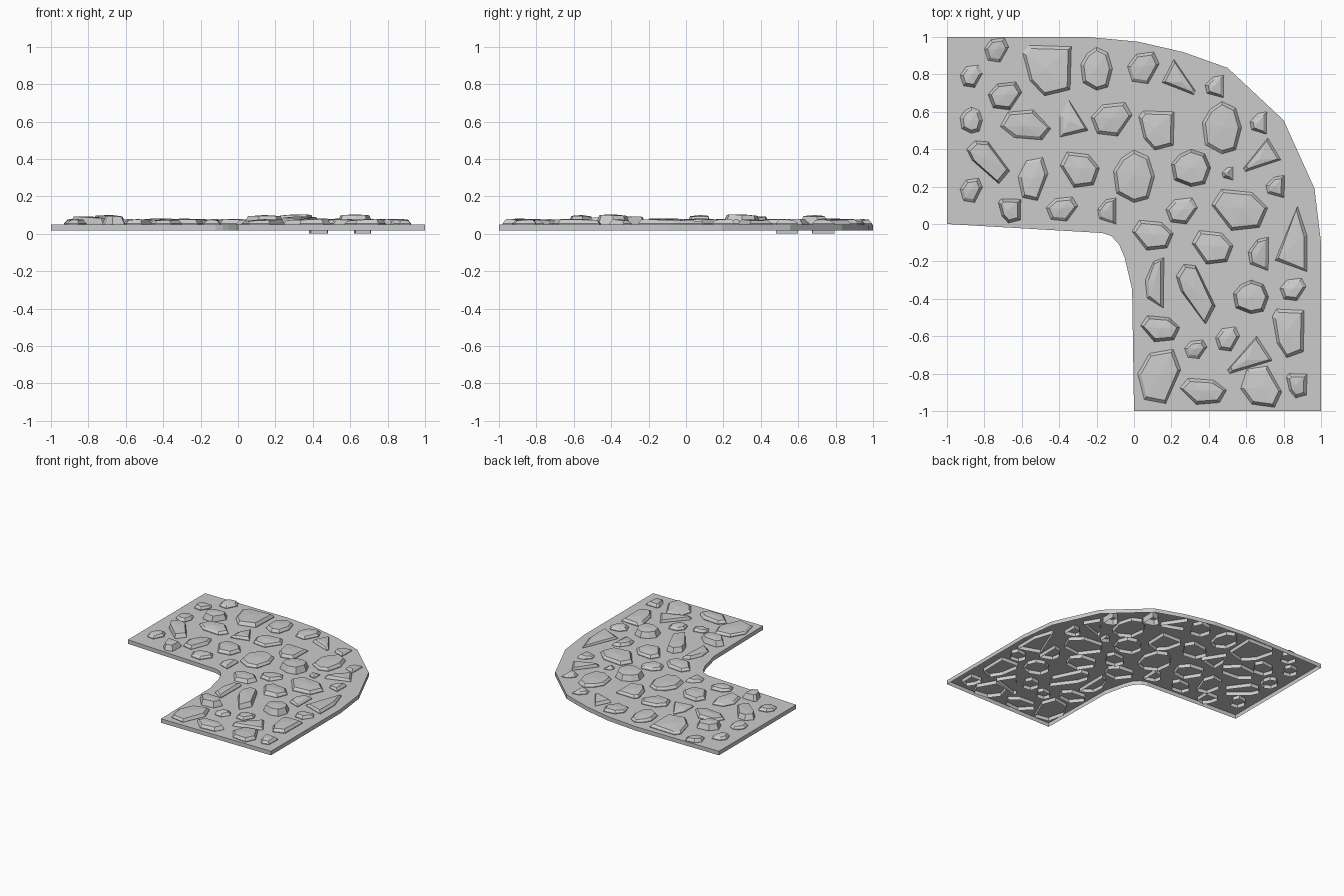
import bpy, bmesh, random
random.seed(4)


def finish(name, bm):
    bmesh.ops.recalc_face_normals(bm, faces=bm.faces)
    top = max(bm.faces, key=lambda f: f.calc_center_median().z)
    if top.normal.z < 0:
        bmesh.ops.reverse_faces(bm, faces=bm.faces)
    me = bpy.data.meshes.new(name)
    bm.to_mesh(me)
    bm.free()
    bpy.context.collection.objects.link(bpy.data.objects.new(name, me))


def bridge(bm, a, b):
    for i in range(len(a)):
        j = (i + 1) % len(a)
        bm.faces.new((a[i], a[j], b[j], b[i]))


# Curved path slab, open underneath
outline = [(-1, 1), (-.25, 1), (.02, .975), (.26, .92), (.5, .835), (.8, .555),
           (.965, .19), (1, -.1), (1, -1), (0, -1), (-.01, -.35), (-.05, -.18),
           (-.08, -.11), (-.12, -.065), (-.17, -.048), (-1, 0)]
bm = bmesh.new()
low = [bm.verts.new((x, y, .017)) for x, y in outline]
high = [bm.verts.new((x, y, .05)) for x, y in outline]
bridge(bm, low, high)
bm.faces.new(high)
finish("path_base", bm)

# Stone outlines in a unit box; negative sizes mirror them
ROUND = [(-.6, .7), (0, 1), (.7, .75), (1, 0), (.7, -.85), (0, -1), (-.85, -.65), (-1, .2)]
SKEW = [(-1, .1), (-.45, .85), (.65, 1), (1, .25), (.3, -1), (-.7, -.85)]
SHIELD = [(-1, .7), (-.75, 1), (1, .95), (.95, -.75), (-.1, -1), (-.7, -.4)]
WEDGE = [(-1, -1), (-1, .1), (-.4, 1), (1, -.65)]
SPIKE = [(-1, -.8), (.3, 1), (1, -.3), (-.9, -1)]
KITE = [(-1, .6), (-.6, 1), (0, .95), (1, -.4), (.5, -1), (-.75, .1)]
HALF = [(1, 1), (-.1, .85), (-1, .1), (-.8, -.6), (.95, -1)]
count = 0


def stones(shape, top, spots, bottom=.02):
    """Each spot is centre x, centre y, half width, half depth."""
    global count
    for cx, cy, w, h in spots:
        count += 1
        bm = bmesh.new()
        sx, sy = 1 - .017 / abs(w), 1 - .017 / abs(h)
        tx, ty = random.uniform(-.005, .005), random.uniform(-.005, .005)
        a = [bm.verts.new((cx + x * w, cy + y * h, bottom)) for x, y in shape]
        b = [bm.verts.new((cx + x * w, cy + y * h, .055)) for x, y in shape]
        c = [bm.verts.new((cx + x * w * sx, cy + y * h * sy, top - .006 + x * tx + y * ty))
             for x, y in shape]
        mx = sum(x for x, y in shape) / len(shape)
        my = sum(y for x, y in shape) / len(shape)
        peak = bm.verts.new((cx + mx * w, cy + my * h, top))
        bridge(bm, a, b)
        bridge(bm, b, c)
        for i in range(len(c)):
            bm.faces.new((c[i], c[(i + 1) % len(c)], peak))
        finish(f"stone_{count:02d}", bm)


# Rounded cobbles
stones(ROUND, .08, [(-.2, .83, .085, .115), (-.87, .555, .06, .07), (0, .255, .11, .14),
                    (.47, .515, .105, .14)])
stones(ROUND, .104, [(.305, .3, .105, .1), (.625, -.39, .095, .09)])
# Skewed cobbles
stones(SKEW, .078, [(-.87, .79, .06, .06), (-.735, .93, .065, .065), (.05, .835, .085, .085),
                    (-.58, .53, .135, -.08), (-.12, .56, .11, .09), (-.87, .18, .06, .065),
                    (-.54, .24, .08, .115), (-.385, .08, .085, .065), (.255, .07, .085, .07),
                    (.85, -.35, .07, .06), (.33, -.67, .06, .05), (.5, -.615, .065, .065),
                    (.135, -.815, .115, .145), (.68, -.87, .11, -.11)])
stones(SKEW, .082, [(-.29, .29, -.105, .095), (.565, .075, -.15, .11), (.1, -.06, -.11, .08),
                    (.42, -.125, -.11, .09), (.37, -.895, -.125, .07)])
stones(SKEW, .1, [(-.69, .685, .09, .075), (.14, -.56, -.105, .07)])
# Flat shield-shaped flags
stones(SHIELD, .08, [(-.465, .82, .13, .135), (.12, .5, .095, .105), (.825, -.585, .085, .13),
                     (.87, -.865, .055, .065)])
stones(SHIELD, .1, [(-.665, .07, .06, .065)])
# Pointed shards
stones(WEDGE, .075, [(-.32, .565, .075, .1), (.84, -.08, -.085, .175)])
stones(SPIKE, .078, [(.24, .785, -.09, .095), (.685, .37, .1, .09), (.62, -.7, .12, .1)])
stones(KITE, .093, [(-.78, .33, .115, .115), (.33, -.375, .105, .16)])
# Straight-sided half stones, two of them sunk through the base
stones(HALF, .078, [(-.145, .07, .05, .07), (.5, .27, .03, .035), (.755, .2, .05, .06),
                    (.665, -.16, .055, .09), (.11, -.315, .05, .135)])
stones(HALF, .078, [(.43, .735, .05, .06), (.665, .54, .045, .06)], bottom=0)
